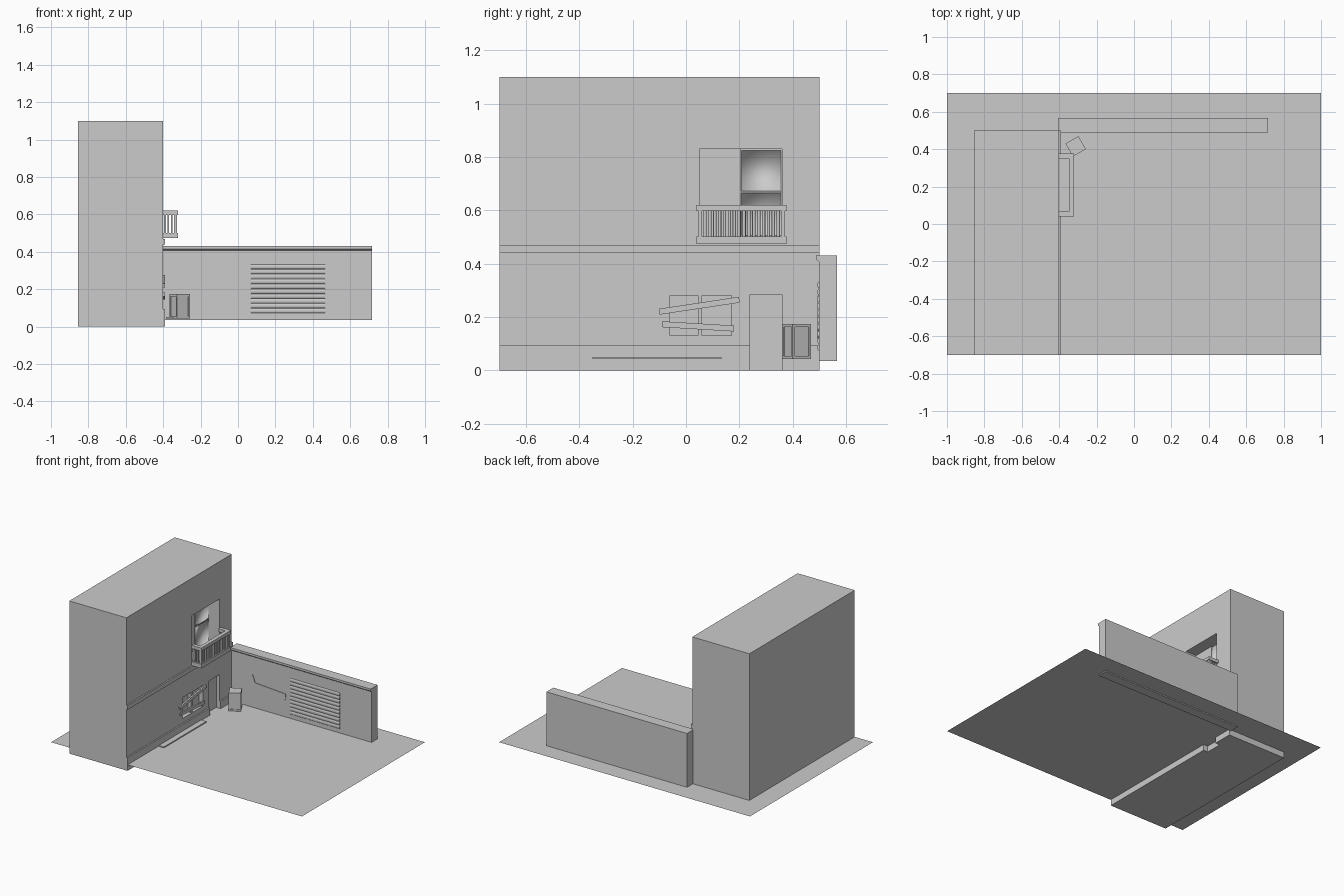
import bpy, bmesh, math
from mathutils import Matrix, Vector

if "Cube" in bpy.data.objects:
    bpy.data.objects.remove(bpy.data.objects["Cube"])


def box(name, x, y, z):
    """Box from (min, max) pairs."""
    bm = bmesh.new()
    bmesh.ops.create_cube(bm, size=1)
    for v in bm.verts:
        v.co = Vector([r[0] if c < 0 else r[1] for c, r in zip(v.co, (x, y, z))])
    return finish(name, bm)


def finish(name, bm):
    bmesh.ops.recalc_face_normals(bm, faces=bm.faces)
    me = bpy.data.meshes.new(name)
    bm.to_mesh(me)
    bm.free()
    ob = bpy.data.objects.new(name, me)
    bpy.context.collection.objects.link(ob)
    return ob


def prism(name, pts, axis, lo, hi):
    """Extrude a closed 2D profile along an axis (0 = x, 1 = y)."""
    def place(p, t):
        return (t, p[0], p[1]) if axis == 0 else (p[0], t, p[1])
    bm = bmesh.new()
    f = bm.faces.new([bm.verts.new(place(p, lo)) for p in pts])
    ext = bmesh.ops.extrude_face_region(bm, geom=[f])
    d = Vector((hi - lo, 0, 0)) if axis == 0 else Vector((0, hi - lo, 0))
    bmesh.ops.translate(bm, vec=d, verts=[g for g in ext['geom'] if isinstance(g, bmesh.types.BMVert)])
    return finish(name, bm)


def cut(target, name, x, y, z):
    cutter = box(name, x, y, z)
    cutter.hide_render = True
    cutter.hide_viewport = True
    m = target.modifiers.new(name, 'BOOLEAN')
    m.operation = 'DIFFERENCE'
    m.object = cutter
    m.solver = 'EXACT'
    bpy.context.view_layer.objects.active = target
    bpy.ops.object.modifier_apply(modifier=name)
    bpy.data.objects.remove(cutter)


# Ground sheet
bm = bmesh.new()
bm.faces.new([bm.verts.new(p) for p in
              ((-1, -.7, .043), (1, -.7, .043), (1, .7, .043), (-1, .7, .043))])
finish("ground", bm)

# Building with recessed openings
building = box("building", (-.855, -.4), (-.7, .5), (0, 1.1))
cut(building, "door_cutter", (-.425, -.3), (.24, .36), (-.1, .285))
cut(building, "window_cutter", (-.43, -.3), (-.06, .17), (.13, .28))
cut(building, "balcony_door_cutter", (-.5, -.3), (.05, .36), (.5, .83))
box("plinth_south", (-.401, -.39), (-.7, .24), (0, .095))
box("plinth_north", (-.401, -.39), (.36, .5), (0, .095))
box("string_course", (-.401, -.39), (-.7, .5), (.44, .47))

# Boarded window
box("window_mullion", (-.43, -.405), (.045, .06), (.13, .28))
for i, (y0, z0, y1, z1) in enumerate(((-.1, .22, .2, .265), (-.09, .173, .18, .157))):
    L, a = math.hypot(y1 - y0, z1 - z0), math.atan2(z1 - z0, y1 - y0)
    ob = box(f"window_board_{i + 1}", (-.006, .006), (-L / 2, L / 2), (-.011, .011))
    ob.data.transform(Matrix.Translation((-.396, (y0 + y1) / 2, (z0 + z1) / 2)) @ Matrix.Rotation(a, 4, 'X'))

# Balcony door leaves: closed left leaf, right leaf with soft pans
box("balcony_door_left_leaf", (-.5, -.485), (.05, .205), (.5, .83))
for name, z0, z1 in (("upper_pan", .672, .825), ("lower_pan", .505, .666)):
    ob = box("balcony_door_" + name, (-.498, -.487), (.208, .357), (z0, z1))
    bm = bmesh.new()
    bm.from_mesh(ob.data)
    bmesh.ops.delete(bm, geom=[f for f in bm.faces if f.normal.x > .5], context='FACES')
    bmesh.ops.reverse_faces(bm, faces=bm.faces)
    for f in bm.faces:
        f.smooth = True
    bm.to_mesh(ob.data)
    bm.free()
box("balcony_door_bar", (-.5, -.482), (.205, .36), (.666, .672))

# Balcony
box("balcony_slab", (-.4, -.32), (.04, .377), (.474, .502))
box("balcony_front_rail", (-.347, -.32), (.04, .377), (.597, .62))
box("balcony_side_rail_left", (-.4, -.346), (.04, .066), (.597, .62))
box("balcony_side_rail_right", (-.4, -.346), (.351, .377), (.597, .62))
for y in (.046, .357):
    box("balcony_corner_post", (-.341, -.325), (y, y + .014), (.5, .6))
    for x in (-.395, -.377, -.359):
        box("balcony_side_baluster", (x, x + .009), (y + .002, y + .012), (.5, .6))
for i in range(16):
    y = .0715 + i * .0183
    bm = bmesh.new()
    bmesh.ops.create_cone(bm, cap_ends=True, segments=10, radius1=.0062, radius2=.0062, depth=.1,
                          matrix=Matrix.Translation((-.333, y, .55)))
    for f in bm.faces:
        f.smooth = abs(f.normal.z) < .5
    finish(f"balcony_baluster_{i + 1}", bm)

# Yard wall with a chamfered coping
prism("yard_wall", [(.498, .035), (.567, .035), (.567, .431), (.488, .431), (.488, .416), (.498, .408)],
      0, -.405, .716)

# Ribbed vent on the yard wall
for i in range(10):
    z = .085 + i * .0262
    arc = [(.498 - .005 * math.sin(math.pi * k / 8), z - .012 * math.cos(math.pi * k / 8)) for k in range(9)]
    rib = prism(f"vent_rib_{i + 1}", arc + [(.503, z + .012), (.503, z - .012)], 0, .07, .465)
    for p in rib.data.polygons:
        p.use_smooth = abs(p.normal.x) < .5 and p.normal.y < -.05

# Thin skewed panel on the yard wall
prism("wall_panel", [(-.23, .11), (.03, .165), (.035, .21), (-.21, .225), (-.23, .28)], 1, .494, .5)

# Flat kerb strip on the ground
box("ground_strip", (-.385, -.345), (-.35, .133), (.043, .051))

# Bin in the corner: framed box
place = Matrix.Translation((-.312, .415, 0)) @ Matrix.Rotation(math.radians(30), 4, 'Z')
h = .04
parts = [box("bin_body", (-.034, .034), (-.034, .034), (.048, .17)),
         box("bin_lid", (-h, h), (-h, h), (.162, .174)),
         box("bin_base", (-h, h), (-h, h), (.043, .054))]
for sx in (-1, 1):
    for sy in (-1, 1):
        parts.append(box("bin_corner", sorted((sx * h, sx * .031)), sorted((sy * h, sy * .031)), (.05, .165)))
for ob in parts:
    ob.data.transform(place)
